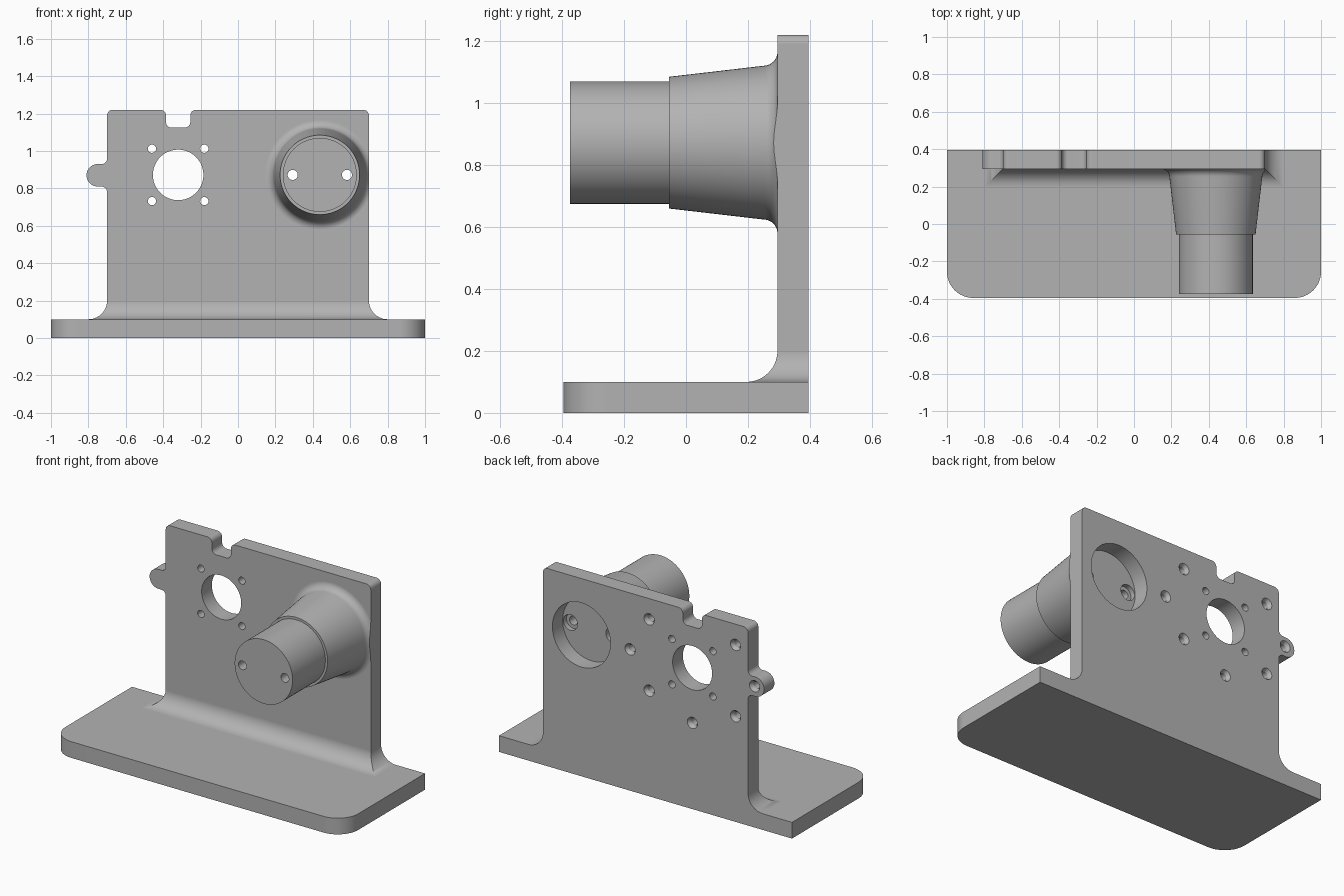
import bpy, bmesh, math
from mathutils import Vector

cube = bpy.data.objects.get("Cube")
if cube:
    bpy.data.objects.remove(cube, do_unlink=True)

grey = bpy.data.materials.new("machined_grey")
grey.use_nodes = True
grey.diffuse_color = (0.45, 0.45, 0.45, 1)
grey.node_tree.nodes["Principled BSDF"].inputs["Base Color"].default_value = (0.45, 0.45, 0.45, 1)

BACK, FRONT = 0.395, 0.295      # back and front faces of the upright plate
THICK = 0.1                     # base thickness
EDGE = 0.7                      # half width of the plate


def finish(name, bm):
    bmesh.ops.recalc_face_normals(bm, faces=bm.faces)
    mesh = bpy.data.meshes.new(name)
    bm.to_mesh(mesh)
    bm.free()
    mesh.materials.append(grey)
    obj = bpy.data.objects.new(name, mesh)
    bpy.context.collection.objects.link(obj)
    return obj


def loft(name, rings):
    """Closed solid through equal-length rings of points."""
    bm = bmesh.new()
    loops = [[bm.verts.new(p) for p in ring] for ring in rings]
    n = len(loops[0])
    for a, b in zip(loops, loops[1:]):
        for i in range(n):
            j = (i + 1) % n
            bm.faces.new((a[i], a[j], b[j], b[i]))
    bm.faces.new(loops[0])
    bm.faces.new(loops[-1])
    return finish(name, bm)


def lathe(name, x, z, profile, sides=72):
    """Solid of revolution about a y-parallel axis; profile is (y, radius)."""
    angles = [math.tau * i / sides for i in range(sides)]
    return loft(name, [[(x + r * math.cos(a), y, z + r * math.sin(a)) for a in angles]
                       for y, r in profile])


def rounded(corners, steps=10):
    """Outline of right-angled corners (u, v, radius) with filleted corners."""
    out = []
    for i, (u, v, r) in enumerate(corners):
        p = Vector((u, v))
        if r == 0:
            out.append(p)
            continue
        to_prev = (Vector(corners[i - 1][:2]) - p).normalized() * r
        to_next = (Vector(corners[(i + 1) % len(corners)][:2]) - p).normalized() * r
        for s in range(steps + 1):
            t = math.pi / 2 * s / steps
            out.append(p + to_prev * (1 - math.sin(t)) + to_next * (1 - math.cos(t)))
    return out


def combine(target, tool, operation):
    """Apply a boolean and discard the tool object."""
    mod = target.modifiers.new("boolean", "BOOLEAN")
    mod.operation, mod.solver, mod.object = operation, "EXACT", tool
    bpy.context.view_layer.objects.active = target
    bpy.ops.object.modifier_apply(modifier=mod.name)
    bpy.data.objects.remove(tool, do_unlink=True)


# Base slab with rounded front corners
slab = rounded([(-1, BACK, 0), (-1, -BACK, 0.14), (1, -BACK, 0.14), (1, BACK, 0)], 16)
bracket = loft("bracket", [[(p.x, p.y, z) for p in slab] for z in (0, THICK)])

# Upright plate with a top notch and a round side tab
outline = rounded([
    (-EDGE, 0.05, 0), (EDGE, 0.05, 0), (EDGE, 1.22, 0.03),
    (-0.255, 1.22, 0.03), (-0.255, 1.125, 0.03), (-0.385, 1.125, 0.03), (-0.385, 1.22, 0.03),
    (-EDGE, 1.22, 0.03), (-EDGE, 0.93, 0.03), (-0.81, 0.93, 0.0595),
    (-0.81, 0.81, 0.0595), (-EDGE, 0.81, 0.03)])
plate = loft("plate", [[(p.x, y, p.y) for p in outline] for y in (FRONT, BACK)])

# Fillet around the foot of the plate, mitred at the front corners
foot_rings = []
for i in range(-1, 15):
    t = math.pi / 2 * max(i, 0) / 14
    d = 0.1 * (1 - math.sin(t))
    z = THICK + 0.1 * (1 - math.cos(t)) if i >= 0 else 0.05
    w = EDGE + d
    foot_rings.append([(-w, BACK, z), (-w, FRONT - d, z), (w, FRONT - d, z), (w, BACK, z)])
foot = loft("foot_fillet", foot_rings)

# Tapered housing flaring into the plate, trimmed at the plate edge
HX, HZ = 0.4375, 0.872
flare = [(0.25 + 0.045 * math.sin(t), 0.293 - 0.045 * math.cos(t))
         for t in [math.pi / 2 * i / 10 for i in range(11)]]
housing = lathe("housing", HX, HZ, [(-0.055, 0.2125)] + flare + [(0.33, 0.293)], 96)
trim = loft("trim", [[(EDGE, y, z), (1, y, z), (1, y, z + 1), (EDGE, y, z + 1)]
                     for y, z in ((-0.5, 0.4), (0.6, 0.4))])
combine(housing, trim, "DIFFERENCE")

for part in (plate, foot, housing):
    combine(bracket, part, "UNION")

# Cylinder projecting from the housing
cylinder = lathe("front_cylinder", HX, HZ, [(-0.375, 0.1975), (-0.045, 0.1975)], 96)

# Round pocket in the back of the housing
combine(bracket, lathe("pocket", HX, HZ, [(FRONT, 0.198), (0.5, 0.198)], 96), "DIFFERENCE")

# Two counterbored holes running right through the housing and cylinder
for side in (-1, 1):
    for target in (bracket, cylinder):
        bore = lathe("bore", HX + side * 0.145, HZ,
                     [(-0.5, 0.027), (0.265, 0.027), (0.265, 0.048), (0.35, 0.048)], 32)
        combine(target, bore, "DIFFERENCE")

# Large opening with four small through holes
OX, OZ = -0.32, 0.872
combine(bracket, lathe("opening", OX, OZ, [(0.2, 0.135), (0.5, 0.135)]), "DIFFERENCE")
for sx in (-1, 1):
    for sz in (-1, 1):
        hole = lathe("hole", OX + sx * 0.14, OZ + sz * 0.14, [(0.2, 0.022), (0.5, 0.022)], 28)
        combine(bracket, hole, "DIFFERENCE")

# Blind countersunk holes in the back
for dx, dz in ((0.295, 0.22), (0.295, -0.22), (-0.295, 0.22), (-0.295, -0.22),
               (0.425, 0), (-0.425, 0), (0, -0.34)):
    hole = lathe("blind_hole", OX + dx, OZ + dz,
                 [(0.325, 0.022), (0.375, 0.022), (BACK, 0.035), (0.42, 0.035)], 28)
    combine(bracket, hole, "DIFFERENCE")

# Smooth curved faces, keep edges sharp and flat faces flat
for obj in (bracket, cylinder):
    bpy.ops.object.select_all(action="DESELECT")
    obj.select_set(True)
    bpy.context.view_layer.objects.active = obj
    bpy.ops.object.shade_smooth_by_angle(angle=math.radians(30))
    normals = obj.modifiers.new("weighted_normals", "WEIGHTED_NORMAL")
    normals.keep_sharp = True
